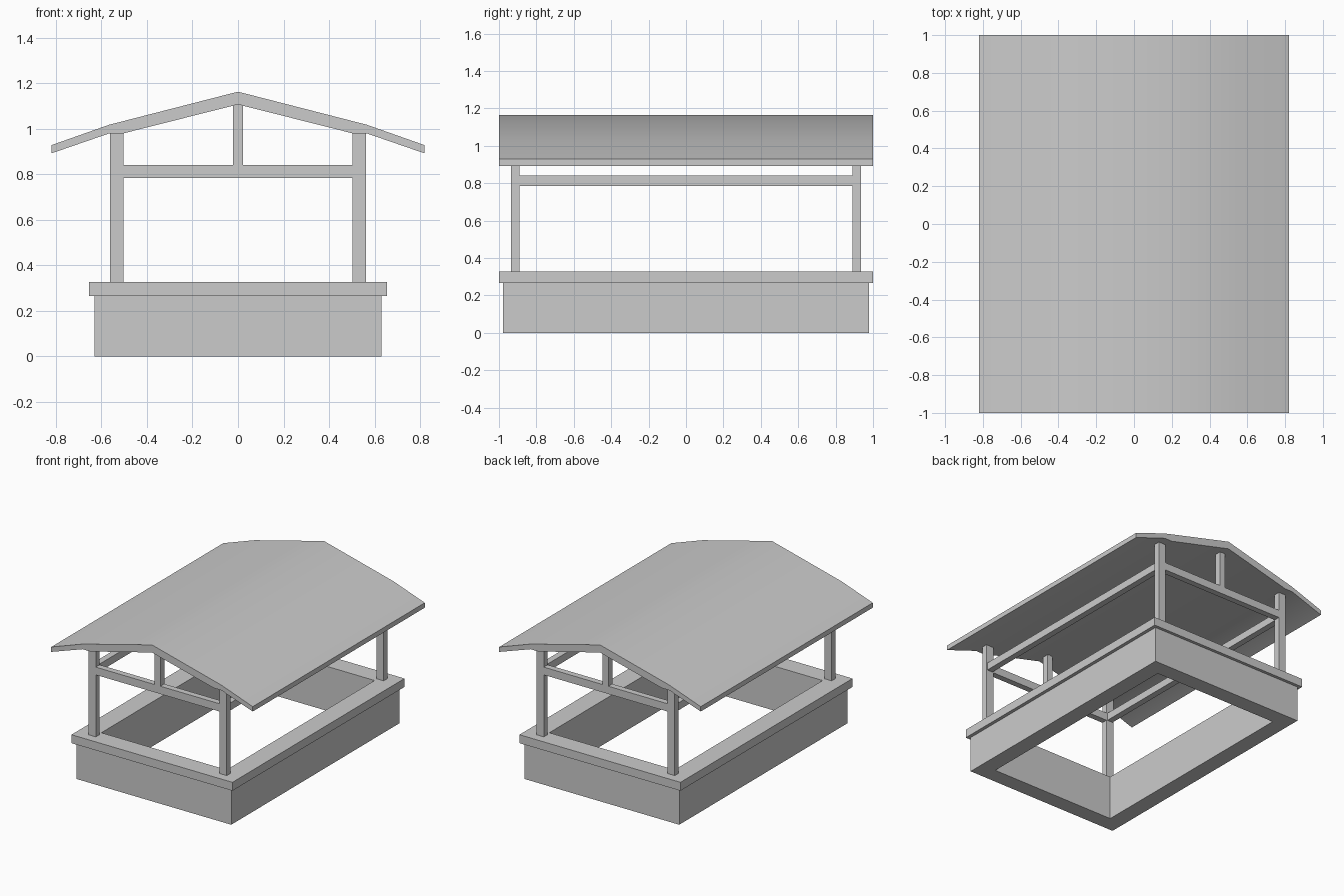
import bpy
import bmesh

cube = bpy.data.objects.get("Cube")
if cube:
    bpy.data.objects.remove(cube, do_unlink=True)

grey = bpy.data.materials.new("plain grey")
grey.use_nodes = True
colour = (0.6, 0.6, 0.6, 1)
grey.diffuse_color = colour
grey.node_tree.nodes["Principled BSDF"].inputs["Base Color"].default_value = colour


def finish(name, bm):
    bmesh.ops.recalc_face_normals(bm, faces=bm.faces)
    mesh = bpy.data.meshes.new(name)
    bm.to_mesh(mesh)
    bm.free()
    mesh.materials.append(grey)
    obj = bpy.data.objects.new(name, mesh)
    bpy.context.collection.objects.link(obj)
    return obj


def box(name, x, y, z):
    """Box from (min, max) pairs."""
    bm = bmesh.new()
    bmesh.ops.create_cube(bm, size=1)
    for v in bm.verts:
        for i, (lo, hi) in enumerate((x, y, z)):
            v.co[i] = hi if v.co[i] > 0 else lo
    return finish(name, bm)


def frame(name, outer, inner, z0, z1):
    """Rectangular ring, open in the middle."""
    bm = bmesh.new()
    corners = ((-1, -1), (1, -1), (1, 1), (-1, 1))
    loops = [[bm.verts.new((sx * w, sy * d, z)) for sx, sy in corners]
             for (w, d), z in ((outer, z0), (outer, z1), (inner, z1), (inner, z0))]
    for i in range(4):
        a, b = loops[i], loops[(i + 1) % 4]
        for j in range(4):
            k = (j + 1) % 4
            bm.faces.new((a[j], a[k], b[k], b[j]))
    return finish(name, bm)


# Low wall and its coping, with an open centre
opening = (0.51, 0.86)
frame("base_wall", (0.63, 0.978), opening, 0, 0.265)
frame("wall_coping", (0.655, 1.0), opening, 0.265, 0.327)

# Corner posts and side rails
for side, sx in (("left", 1), ("right", -1)):
    px = sorted((sx * 0.503, sx * 0.563))
    for end, sy in (("front", -1), ("back", 1)):
        py = sorted((sy * 0.89, sy * 0.935))
        box(f"{end}_{side}_post", px, py, (0.327, 0.98))
    rx = sorted((sx * 0.51, sx * 0.556))
    box(f"{side}_rail", rx, (-0.89, 0.89), (0.785, 0.84))

# Tie beams and king posts at both ends
for end, sy in (("front", -1), ("back", 1)):
    by = sorted((sy * 0.89, sy * 0.935))
    box(f"{end}_tie_beam", (-0.503, 0.503), by, (0.783, 0.84))
    box(f"{end}_king_post", (-0.023, 0.023), by, (0.84, 1.107))

# Roof: cranked profile extruded from front to back
top = [(0, 1.163), (0.565, 1.018), (0.82, 0.928)]
under = [(0.82, 0.892), (0.565, 0.98), (0.503, 0.98), (0, 1.107)]
right_half = top + under
left_half = [(-x, z) for x, z in reversed(right_half[1:-1])]
bm = bmesh.new()
profile = bm.faces.new([bm.verts.new((x, -1, z)) for x, z in right_half + left_half])
swept = bmesh.ops.extrude_face_region(bm, geom=[profile], use_keep_orig=True)
for item in swept["geom"]:
    if isinstance(item, bmesh.types.BMVert):
        item.co.y = 1
roof = finish("roof", bm)

# Soft ridge and eave creases, sharp outer edges
bpy.ops.object.select_all(action="DESELECT")
roof.select_set(True)
bpy.context.view_layer.objects.active = roof
bpy.ops.object.shade_smooth_by_angle()
